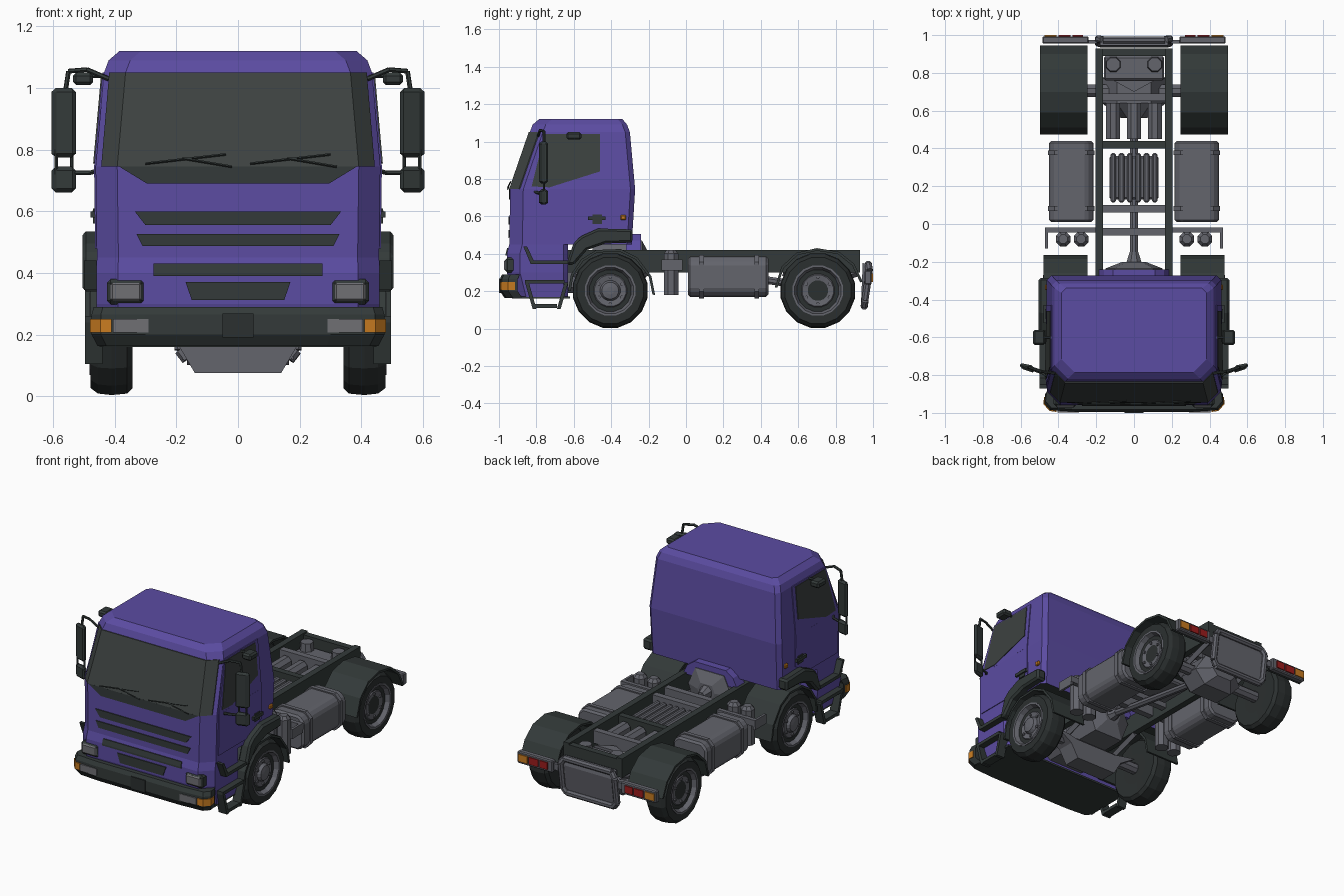
import bpy, bmesh, math
from mathutils import Vector

if "Cube" in bpy.data.objects:
    bpy.data.objects.remove(bpy.data.objects["Cube"])

def mat(name, r, g, b):
    m = bpy.data.materials.new(name)
    m.diffuse_color = (r, g, b, 1)
    m.use_nodes = True
    m.node_tree.nodes["Principled BSDF"].inputs["Base Color"].default_value = m.diffuse_color
    return m

PURPLE = mat("purple_paint", .105, .072, .36)
DARK = mat("dark_plastic", .033, .042, .041)
TYRE = mat("tyre_rubber", .024, .029, .029)
GLASS = mat("dark_glass", .046, .054, .052)
GREY = mat("grey_metal", .125, .128, .15)
LAMP = mat("lamp_grey", .16, .16, .175)
ORANGE = mat("orange_lamp", .58, .20, .015)
RED = mat("red_lamp", .33, .012, .012)

def build(name, verts, faces, m, mirror=False, bevel=0):
    me = bpy.data.meshes.new(name)
    me.from_pydata([tuple(v) for v in verts], [], faces)
    bm = bmesh.new()
    bm.from_mesh(me)
    bmesh.ops.recalc_face_normals(bm, faces=bm.faces)
    bm.to_mesh(me)
    bm.free()
    o = bpy.data.objects.new(name, me)
    bpy.context.collection.objects.link(o)
    me.materials.append(m)
    if bevel:
        b = o.modifiers.new("bevel", 'BEVEL')
        b.width, b.segments = bevel, 1
    if mirror:
        o.modifiers.new("mirror", 'MIRROR').use_clip = False
    return o

def loft(name, rings, m, **k):
    n = len(rings[0])
    verts = [p for r in rings for p in r]
    faces = [(i*n+j, i*n+(j+1) % n, (i+1)*n+(j+1) % n, (i+1)*n+j)
             for i in range(len(rings)-1) for j in range(n)]
    faces += [tuple(range(n)), tuple(range(len(verts)-n, len(verts)))]
    return build(name, verts, faces, m, **k)

def prism(name, pts, a, b, axis, m, **k):
    put = {'x': lambda p, t: (t, p[0], p[1]), 'y': lambda p, t: (p[0], t, p[1]),
           'z': lambda p, t: (p[0], p[1], t)}[axis]
    return loft(name, [[put(p, a) for p in pts], [put(p, b) for p in pts]], m, **k)

def box(name, x0, x1, y0, y1, z0, z1, m, **k):
    return prism(name, [(x0, y0), (x1, y0), (x1, y1), (x0, y1)], z0, z1, 'z', m, **k)

def cyl(name, p, q, r0, r1, m, n=10, **k):
    p, q = Vector(p), Vector(q)
    d = (q-p).normalized()
    u = d.orthogonal().normalized()
    v = d.cross(u)
    ang = [math.tau*(i+.5)/n for i in range(n)]
    return loft(name, [[c+(u*math.cos(a)+v*math.sin(a))*r for a in ang]
                       for c, r in ((p, r0), (q, r1))], m, **k)

def rod(name, pts, r, m, n=6, **k):
    for a, b in zip(pts, pts[1:]):
        cyl(name, a, b, r, r, m, n, **k)

def lathe(name, prof, y, z, m, n=16):
    rings = [[(x, y+r*math.sin(math.tau*(i+.5)/n), z+r*math.cos(math.tau*(i+.5)/n))
              for i in range(n)] for r, x in prof]
    return loft(name, rings, m, mirror=True)

def arch(name, pts, t, x0, x1, m):
    c = Vector((sum(p[0] for p in pts)/len(pts), .2))
    inner = [Vector(p)+(c-Vector(p)).normalized()*t for p in pts]
    n = len(pts)
    for i in range(n-1):
        prism(name, [pts[i], pts[i+1], inner[i+1], inner[i]], x0, x1, 'x', m, mirror=True)

# Cab shell: height, half width, front y, back y
LEVELS = [(.17, .45, -.925, -.63), (.30, .46, -.958, -.63), (.40, .46, -.958, -.63),
          (.45, .458, -.945, -.29), (.745, .462, -.94, -.272), (1.05, .435, -.835, -.30),
          (1.09, .42, -.82, -.315), (1.12, .385, -.785, -.34)]

def at(z):
    for a, b in zip(LEVELS, LEVELS[1:]):
        if z <= b[0]:
            t = (z-a[0])/(b[0]-a[0])
            return [a[i]+t*(b[i]-a[i]) for i in range(4)]
    return LEVELS[-1]

def section(z, w, f, b):
    h = [(w-.025, b), (w, b+0-.0), (w, f+.07), (w-.07, f)]
    h[1] = (w, b-.025)
    return [(x, y, z) for x, y in h] + [(-x, y, z) for x, y in reversed(h)]

upper = loft("cab_shell", [section(*l) for l in LEVELS[3:]], PURPLE)
upper.data.materials.append(DARK)
for p in upper.data.polygons:                       # dark cab floor
    p.material_index = int(p.normal.z < -.9)
loft("cab_lower_front", [section(z, w, f, -.63) for z, w, f, b in LEVELS[:4]], PURPLE)
box("cab_underside", -.45, .45, -.93, -.62, .16, .172, DARK)

def front_plate(name, pts, m, off=.006, **k):
    def y(x, z):
        _, w, f, _ = at(z)
        return f + max(0, abs(x)-(w-.07))
    return loft(name, [[(x, y(x, z)+d, z) for x, z in pts] for d in (-off, .004)], m, **k)

def side_plate(name, pts, m, off):
    return loft(name, [[(at(z)[1]+d, y, z) for y, z in pts] for d in (off, -.004)], m, mirror=True)

def trapezoid(wt, zt, wb, zb):
    return [(-wt, zt), (wt, zt), (wb, zb), (-wb, zb)]

# Windscreen, cowl and grille slots
front_plate("windscreen", trapezoid(.365, 1.05, .392, .7451), GLASS)
front_plate("windscreen_corner", [(.365, 1.05), (.418, 1.05), (.444, .7451), (.392, .7451)],
            GLASS, mirror=True)
front_plate("windscreen_cowl", trapezoid(.385, .745, .295, .69), DARK)
for i, t in enumerate([(.335, .60, .30, .555), (.33, .527, .31, .487),
                       (.275, .43, .275, .40), (.275, .40, .275, .39), (.17, .37, .15, .312)]):
    front_plate("grille_slot", trapezoid(*t), DARK)
for s in (-.30, .04):
    rod("wiper", [(s, -.952, .755), (s+.26, -.937, .785)], .004, DARK, 4)
    rod("wiper_arm", [(s+.28, -.953, .745), (s+.12, -.945, .772)], .004, DARK, 4)

# Doors, side windows, handles, markers
side_plate("door_lower", [(-.855, .48), (-.855, .7449), (-.43, .7449), (-.43, .55), (-.57, .48)], PURPLE, .005)
side_plate("door_upper", [(-.855, .7451), (-.765, 1.05), (-.43, 1.05), (-.43, .7451)], PURPLE, .005)
side_plate("side_window", [(-.825, .76), (-.755, 1.04), (-.46, 1.04), (-.46, .84), (-.73, .755)], GLASS, .009)
box("door_handle", .46, .478, -.525, -.43, .58, .60, DARK, mirror=True)
box("handle_recess", .46, .47, -.50, -.45, .56, .61, DARK, mirror=True)
box("side_marker", .45, .472, -.35, -.32, .58, .607, ORANGE, mirror=True, bevel=.005)

# Mirrors
for nm, z0, z1 in (("main_mirror", .775, 1.0), ("wide_mirror", .662, .745)):
    prism(nm, [(.525, -.79), (.60, -.765), (.608, -.735), (.53, -.75)], z0, z1, 'z', DARK,
          mirror=True, bevel=.012)
box("kerb_mirror", .47, .535, -.64, -.56, 1.01, 1.05, DARK, mirror=True, bevel=.01)
rod("mirror_arm_top", [(.42, -.79, 1.03), (.49, -.78, 1.06), (.55, -.76, 1.055), (.56, -.76, .99)], .008, DARK, mirror=True)
rod("mirror_arm_kerb", [(.42, -.60, 1.04), (.50, -.60, 1.04)], .008, DARK, mirror=True)
rod("mirror_arm_low", [(.45, -.82, .735), (.48, -.79, .725), (.55, -.765, .725)], .008, DARK, mirror=True)
for x in (.54, .59):
    rod("mirror_link", [(x, -.76, .72), (x, -.76, .80)], .006, DARK, mirror=True)

# Bumper and front lamps
half = [(.47, -.90), (.475, -.95), (.445, -.985), (.30, -.995)]
outline = half + [(-x, y) for x, y in reversed(half)]
loft("front_bumper", [[(x*s, y+d, z) for x, y in outline] for s, d, z in
                      ((.96, .025, .163), (1, 0, .20), (1, 0, .265), (.985, .012, .29))], DARK)
box("fog_lamp", .29, .405, -.998, -.95, .207, .25, LAMP, mirror=True)
prism("indicator", [(.41, -.995), (.447, -.99), (.48, -.953), (.476, -.915), (.41, -.92)],
      .207, .25, 'z', ORANGE, mirror=True)
box("tow_plate", -.05, .05, -1.0, -.95, .19, .268, TYRE)
box("headlight_frame", .302, .425, -.966, -.90, .298, .38, DARK, mirror=True, bevel=.012)
box("headlight", .31, .417, -.972, -.92, .306, .372, LAMP, mirror=True, bevel=.01)

# Entry steps and front wing flares
prism("wing_flare", [(-.64, .34), (-.60, .46), (-.56, .495), (-.47, .535), (-.285, .53), (-.285, .46),
                     (-.43, .455), (-.53, .42), (-.60, .34)], .44, .505, 'x', DARK, mirror=True, bevel=.012)
prism("door_step_upper", [(-.87, .44), (-.85, .44), (-.815, .365), (-.63, .365), (-.63, .345), (-.83, .345)],
      .44, .50, 'x', DARK, mirror=True)
for a, b in (((-.86, .245), (-.82, .105)), ((-.65, .245), (-.69, .105)), ((-.82, .11), (-.69, .11)), ((-.86, .24), (-.65, .24))):
    h = (0, .02) if abs(a[1]-b[1]) < .01 else (.02, 0)
    prism("entry_step", [a, b, (b[0]+h[0], b[1]+h[1]), (a[0]+h[0], a[1]+h[1])], .44, .497, 'x', DARK, mirror=True)

# Mudguards
arch("front_mudguard", [(-.63, .2), (-.615, .29), (-.56, .37), (-.48, .42), (-.35, .425), (-.26, .38),
                        (-.185, .28), (-.165, .18)], .014, .245, .48, DARK)
arch("rear_mudguard", [(.475, .22), (.51, .33), (.59, .405), (.70, .43), (.82, .41), (.90, .345),
                       (.945, .25)], .014, .245, .497, DARK)

# Wheels with dished rims and bolts
for nm, y, hub in (("front", -.405, .474), ("rear", .705, .445)):
    lathe(nm+"_tyre", [(.10, .345), (.18, .342), (.198, .36), (.203, .41), (.198, .455), (.18, .478),
                       (.136, .479), (.128, .455)], y, .203, TYRE)
    lathe(nm+"_rim", [(.137, .45), (.137, .482), (.126, .482), (.112, .452), (.10, .445), (.085, .46),
                      (.055, .455), (.045, hub), (.02, hub+.005)], y, .203, GREY)
    for i in range(6):
        a = math.tau*i/6
        p = Vector((.45, y+.07*math.sin(a), .203+.07*math.cos(a)))
        cyl(nm+"_wheel_bolt", p, p+Vector((.016, 0, 0)), .009, .009, GREY, 6, mirror=True)
    cyl(nm+"_axle", (-.36, y, .203), (.36, y, .203), .035, .035, GREY, 8)

# Chassis rails and crossmembers
box("chassis_rail", .165, .205, -.85, .93, .30, .42, DARK, mirror=True)
for y, m in ((-.04, GREY), (.08, GREY), (.42, DARK), (.67, GREY), (.91, DARK)):
    box("crossmember", -.17, .17, y-.02, y+.02, .33, .41, m)
for y in (.72, -.41):
    rod("leaf_spring", [(.185, y-.2, .30), (.185, y, .235), (.185, y+.2, .30)], .02, GREY, 4, mirror=True)

# Engine, gearbox and drive shaft
box("engine", -.15, .15, -.85, -.45, .19, .42, GREY, bevel=.03)
prism("engine_hump", [(-.19, .41), (-.16, .47), (-.11, .505), (.11, .505), (.16, .47), (.19, .41)],
      -.32, -.24, 'y', PURPLE)
loft("gearbox", [[(x*s, y, .36+z*s) for x, z in ((-.15, 0), (-.1, .11), (.1, .11), (.15, 0), (.1, -.13), (-.1, -.13))]
                 for s, y in ((1, -.5), (1, -.235), (.4, -.20))], GREY)
cyl("gearbox_cone", (0, -.24, .36), (0, -.15, .35), .055, .025, GREY, 8)
cyl("drive_shaft", (0, -.16, .35), (0, .62, .23), .022, .022, GREY, 8)
prism("front_axle_beam", [(-.30, .23), (-.19, .16), (-.14, .075), (.14, .075), (.19, .16), (.30, .23),
                          (.14, .20), (-.14, .20)], -.46, -.35, 'y', GREY)

# Deck units between the rails
box("deck_unit", -.13, .13, .13, .36, .33, .37, GREY, bevel=.01)
for i in range(6):
    x = -.11+i*.044
    box("deck_rib", x-.015, x+.015, .115, .375, .36, .395, GREY, bevel=.008)
for x in (-.11, 0, .11):
    cyl("air_reservoir", (x, .45, .35), (x, .64, .35), .04, .04, GREY, 8)
box("spring_bridge", -.16, .16, .76, .89, .30, .35, GREY, bevel=.01)
cyl("air_spring", (.11, .845, .33), (.11, .845, .40), .045, .038, GREY, 8, mirror=True)
loft("differential", [[(x*s, y, .2+z*s) for x, z in ((-.17, -.02), (-.10, -.10), (.10, -.10), (.17, -.02), (.09, .1), (-.09, .1))]
                      for s, y in ((.4, .56), (1, .64), (1, .77), (.5, .83))], GREY)
prism("axle_bracket", [(-.11, .76), (.11, .76), (.0, .70)], .28, .36, 'z', GREY)

# Fuel tanks with straps
def octagon(x0, x1, z0, z1, c):
    return [(x0+c, z0), (x1-c, z0), (x1, z0+c), (x1, z1-c), (x1-c, z1), (x0+c, z1), (x0, z1-c), (x0, z0+c)]
prism("fuel_tank", octagon(.215, .45, .17, .385, .035), .01, .44, 'y', GREY, mirror=True, bevel=.012)
for y in (.07, .365):
    prism("tank_strap", octagon(.209, .456, .162, .392, .036), y, y+.025, 'y', GREY, mirror=True)

# Air bottles behind the cab
box("bottle_bracket", .19, .47, -.045, -.018, .33, .37, GREY, mirror=True)
box("bottle_bracket_end", .455, .47, -.13, -.02, .31, .37, GREY, mirror=True)
for x in (.28, .375):
    cyl("air_bottle", (x, -.08, .18), (x, -.08, .40), .042, .042, GREY, 8, mirror=True)
    cyl("air_bottle_cap", (x, -.08, .40), (x, -.08, .42), .042, .025, GREY, 8, mirror=True)

# Rear guard panel and tail lamps
prism("rear_panel", [(.945, .35), (.97, .345), (.98, .30), (.955, .12), (.935, .12)], -.18, .18, 'x', GREY)
ring = [(-.165, .953, .12), (.165, .953, .12), (.188, .957, .15), (.188, .98, .31), (.165, .975, .343),
        (-.165, .975, .343), (-.188, .98, .31), (-.188, .957, .15), (-.165, .953, .12)]
rod("rear_panel_frame", ring, .02, GREY, 8)
box("lamp_arm", .16, .26, .955, .975, .25, .29, GREY, mirror=True)
box("tail_lamp_bar", .24, .485, .955, .993, .235, .31, GREY, mirror=True, bevel=.006)
for x0, x1, m in ((.27, .325, RED), (.335, .40, RED), (.41, .475, ORANGE)):
    box("tail_lamp", x0, x1, .985, 1.0, .25, .295, m, mirror=True)
